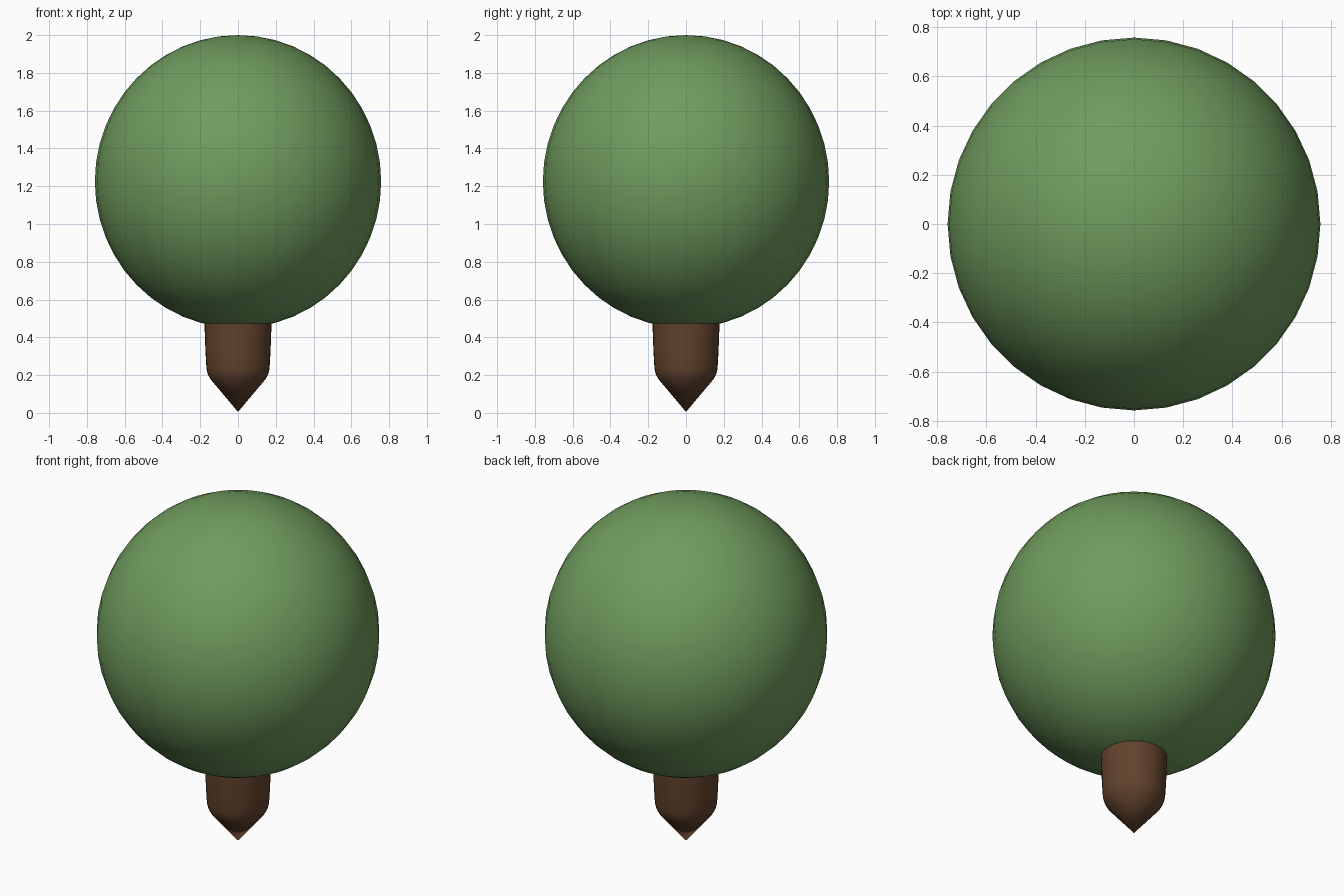
import bpy, bmesh, math

if "Cube" in bpy.data.objects:
    bpy.data.objects.remove(bpy.data.objects["Cube"])


def material(name, rgb):
    m = bpy.data.materials.new(name)
    m.diffuse_color = (*rgb, 1.0)
    m.use_nodes = True
    m.node_tree.nodes["Principled BSDF"].inputs["Base Color"].default_value = m.diffuse_color
    return m


def finish(name, bm, mat):
    bmesh.ops.recalc_face_normals(bm, faces=bm.faces)
    for f in bm.faces:
        f.smooth = True
    me = bpy.data.meshes.new(name)
    bm.to_mesh(me)
    bm.free()
    me.materials.append(mat)
    ob = bpy.data.objects.new(name, me)
    bpy.context.collection.objects.link(ob)
    return ob


# Foliage: slightly tall ball, 36 sides
bm = bmesh.new()
bmesh.ops.create_uvsphere(bm, u_segments=36, v_segments=24, radius=1.0)
for v in bm.verts:
    v.co = (v.co.x * 0.758, v.co.y * 0.758, 1.225 + v.co.z * 0.775)
finish("foliage", bm, material("leaf_green", (0.16, 0.33, 0.11)))

# Trunk: turned profile with a pointed foot, running up into the foliage
profile = [(0.147, 0.18), (0.160, 0.205), (0.167, 0.235),
           (0.172, 0.32), (0.178, 0.48), (0.178, 0.53)]
SIDES = 36
bm = bmesh.new()
tip = bm.verts.new((0, 0, 0.005))
rings = [[bm.verts.new((r * math.cos(math.tau * i / SIDES),
                        r * math.sin(math.tau * i / SIDES), z))
          for i in range(SIDES)] for r, z in profile]
for i in range(SIDES):
    j = (i + 1) % SIDES
    bm.faces.new((tip, rings[0][j], rings[0][i]))
    for a, b in zip(rings, rings[1:]):
        bm.faces.new((a[i], a[j], b[j], b[i]))
bm.faces.new(rings[-1])
finish("trunk", bm, material("bark_brown", (0.12, 0.055, 0.025)))
